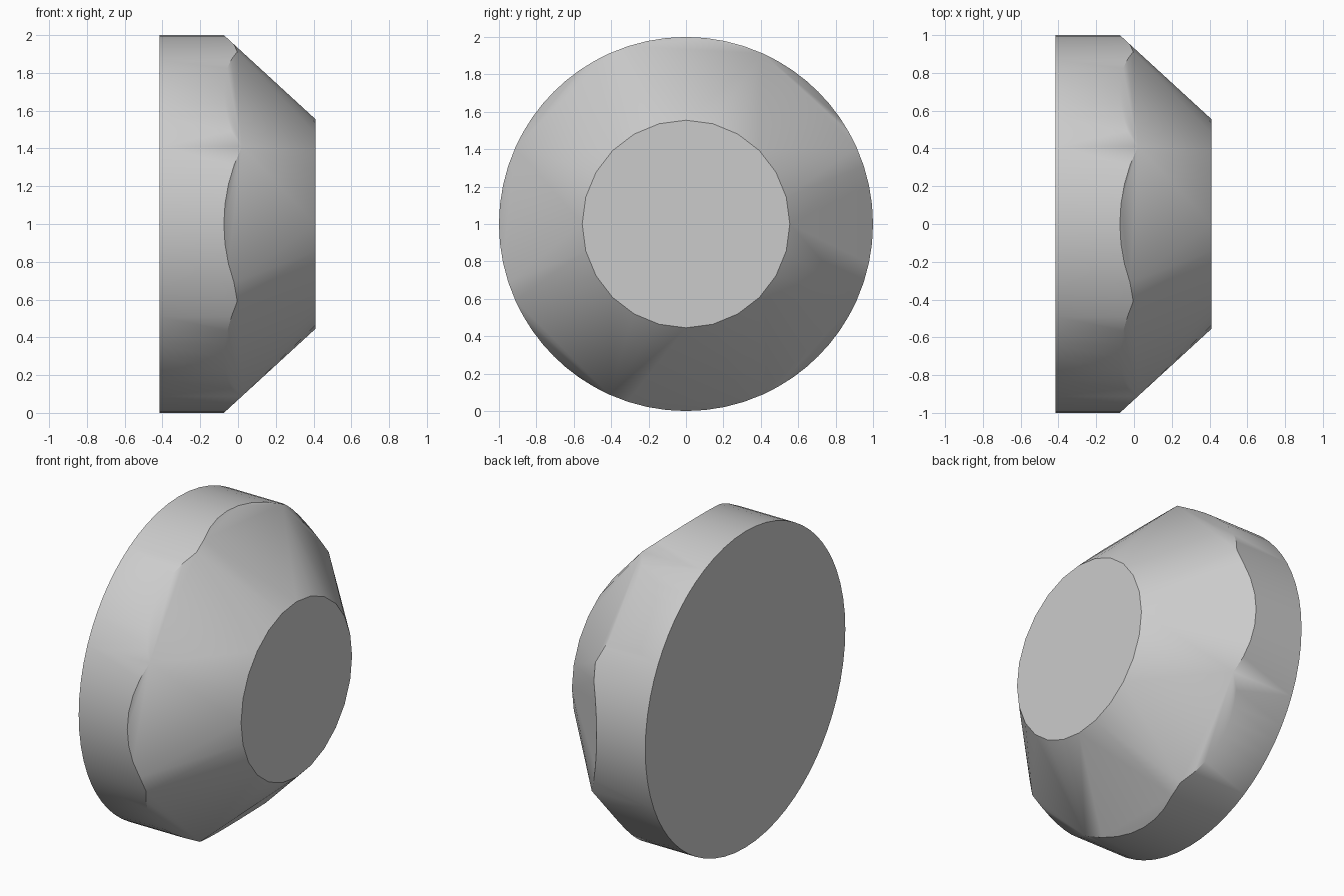
import bpy
import bmesh
from math import sin, cos, radians

if "Cube" in bpy.data.objects:
    bpy.data.objects.remove(bpy.data.objects["Cube"], do_unlink=True)

BACK, VALLEY, FRONT = -0.415, -0.075, 0.41   # positions along the axis
INNER = 0.555                                # radius of the front disc
AXIAL, DIAGONAL = 24.2, 20.8                 # half angles of the two facet widths
STEPS = 8                                    # rim segments per facet
SLOPE = (FRONT - VALLEY) / (1 - INNER)

grey = bpy.data.materials.new("plain grey")
grey.use_nodes = True
grey.diffuse_color = (0.6, 0.6, 0.6, 1)
grey.node_tree.nodes["Principled BSDF"].inputs["Base Color"].default_value = (0.6, 0.6, 0.6, 1)

bm = bmesh.new()


def ring_point(x, radius, angle):
    bm.verts.new((x, radius * cos(angle), 1 + radius * sin(angle)))


# Round drum whose rim is scalloped by eight sloping facets
for facet in range(8):
    half = DIAGONAL if facet % 2 else AXIAL
    for step in range(STEPS):
        offset = radians(half * (2 * step / STEPS - 1))
        angle = radians(45 * facet) + offset
        ring_point(BACK, 1, angle)
        ring_point(VALLEY + SLOPE * (1 - cos(offset)), 1, angle)

# Small front disc
for i in range(24):
    ring_point(FRONT, INNER, radians(15 * i))

# Skin the rings, then merge the flat regions
bmesh.ops.convex_hull(bm, input=bm.verts[:])
bmesh.ops.dissolve_limit(bm, angle_limit=radians(0.5), verts=bm.verts[:], edges=bm.edges[:])
bmesh.ops.recalc_face_normals(bm, faces=bm.faces[:])

mesh = bpy.data.meshes.new("faceted_knob")
bm.to_mesh(mesh)
bm.free()
mesh.materials.append(grey)
knob = bpy.data.objects.new("faceted_knob", mesh)
bpy.context.collection.objects.link(knob)

# Smooth shading with crisp rims
bpy.ops.object.select_all(action="DESELECT")
knob.select_set(True)
bpy.context.view_layer.objects.active = knob
bpy.ops.object.shade_smooth_by_angle(angle=radians(40))
